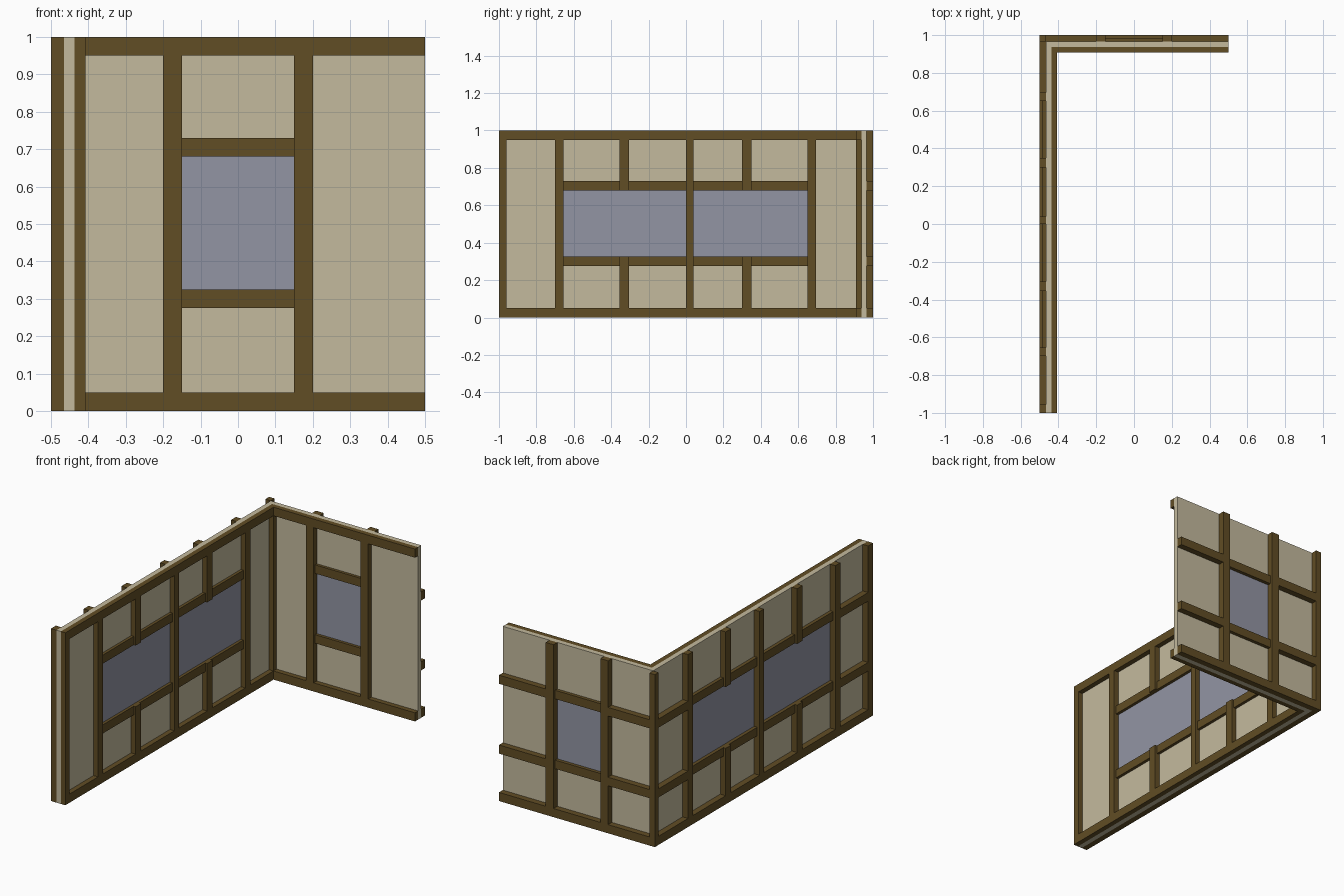
import bpy, bmesh

if "Cube" in bpy.data.objects:
    bpy.data.objects.remove(bpy.data.objects["Cube"])


def material(name, color):
    m = bpy.data.materials.new(name)
    m.diffuse_color = (*color, 1)
    m.use_nodes = True
    m.node_tree.nodes["Principled BSDF"].inputs["Base Color"].default_value = m.diffuse_color
    return m


TIMBER = material("timber", (0.12, 0.074, 0.018))
PLASTER = material("plaster", (0.55, 0.49, 0.34))
GLASS = material("glass", (0.29, 0.30, 0.37))


def boxes(name, mat, items):
    """One object from boxes given as (x0, x1, y0, y1, z0, z1)."""
    bm = bmesh.new()
    for x0, x1, y0, y1, z0, z1 in items:
        vs = bmesh.ops.create_cube(bm, size=1)["verts"]
        for v in vs:
            v.co.x = x0 if v.co.x < 0 else x1
            v.co.y = y0 if v.co.y < 0 else y1
            v.co.z = z0 if v.co.z < 0 else z1
    me = bpy.data.meshes.new(name)
    bm.to_mesh(me)
    bm.free()
    me.materials.append(mat)
    ob = bpy.data.objects.new(name, me)
    bpy.context.collection.objects.link(ob)


# Wall layers, outer face to inner face, measured from the outside of the L
OUT, PAN0, PAN1, INN = 0.0, 0.035, 0.063, 0.092
RAIL_OUT, RAIL_IN = 0.015, 0.08           # rails near windows are set back
LOW, HIGH = (0.275, 0.325), (0.68, 0.73)  # window rail heights


def long_box(d0, d1, a0, a1, z0, z1):
    return (-0.5 + d0, -0.5 + d1, a0, a1, z0, z1)


def short_box(d0, d1, a0, a1, z0, z1):
    return (a0, a1, 1 - d1, 1 - d0, z0, z1)


def panel(name, place, a0, a1, w0, w1):
    # plaster panel around a window opening, with the pane filling it
    z0, z1 = LOW[1], HIGH[0]
    boxes(name + "_panel", PLASTER, [place(PAN0, PAN1, *r) for r in (
        (a0, w0, 0, 1), (w1, a1, 0, 1), (w0, w1, 0, z0), (w0, w1, z1, 1))])
    boxes(name + "_window", GLASS, [place(PAN0, PAN1, w0, w1, z0, z1)])


panel("long_wall", long_box, -1, 1 - PAN0, -0.655, 0.65)
panel("short_wall", short_box, -0.5 + PAN1, 0.5, -0.15, 0.15)

# Long wall posts: full height, and studs broken by the window
full = [(-0.70, -0.655), (0.0, 0.04), (0.65, 0.695)]
studs = [(-0.355, -0.305), (0.30, 0.35)]
for side, d0, d1, ends in (
        ("outer", OUT, PAN0, [(-1, -0.955), (1 - PAN0, 1)]),
        ("inner", PAN1, INN, [(-1, -0.96), (1 - INN, 1 - PAN1)])):
    boxes(f"long_{side}_posts", TIMBER,
          [long_box(d0, d1, a, b, 0, 1) for a, b in full + ends])
    boxes(f"long_{side}_studs", TIMBER,
          [long_box(d0, d1, a, b, z0, z1) for a, b in studs
           for z0, z1 in ((0, LOW[1]), (HIGH[0], 1))])

# Long wall rails
boxes("long_outer_rails", TIMBER,
      [long_box(OUT, PAN0, -1, 1, 0, 0.05)] +
      [long_box(d, PAN0, a, b, *z) for z in (LOW, HIGH)
       for d, a, b in ((OUT, -0.96, -0.69), (RAIL_OUT, -0.66, 0.66), (OUT, 0.69, 0.97))])
boxes("long_inner_rails", TIMBER,
      [long_box(PAN1, INN, -1, 1 - PAN1, *z) for z in ((0, 0.05), (0.95, 1))] +
      [long_box(PAN1, RAIL_IN, -0.66, 0.66, *z) for z in (LOW, HIGH)])

# Short wall posts and rails
for side, d0, d1 in (("outer", OUT, PAN0), ("inner", PAN1, INN)):
    boxes(f"short_{side}_posts", TIMBER,
          [short_box(d0, d1, a, a + 0.05, 0, 1) for a in (-0.2, 0.15)])
boxes("short_outer_rails", TIMBER,
      [short_box(OUT, PAN0, -0.47, 0.5, 0, 0.05)] +
      [short_box(d, PAN0, a, b, *z) for z in (LOW, HIGH)
       for d, a, b in ((OUT, -0.47, -0.19), (RAIL_OUT, -0.16, 0.16), (OUT, 0.19, 0.5))])
boxes("short_inner_rails", TIMBER,
      [short_box(PAN1, INN, -0.5 + PAN1, 0.5, *z) for z in ((0, 0.05), (0.95, 1))] +
      [short_box(PAN1, RAIL_IN, -0.16, 0.16, *z) for z in (LOW, HIGH)])
